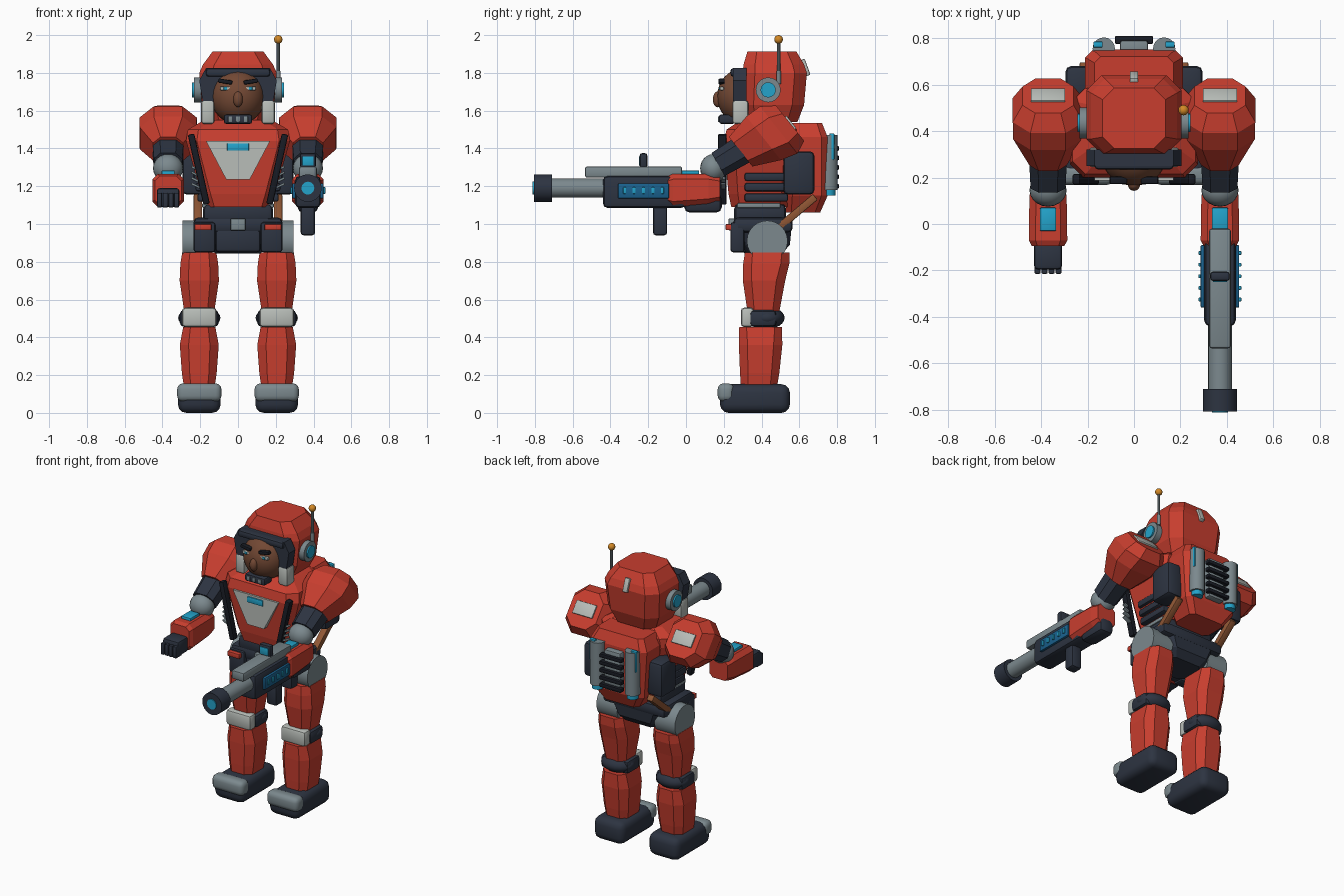
import bpy, bmesh, math
from mathutils import Vector, Euler, Matrix

if "Cube" in bpy.data.objects:
    bpy.data.objects.remove(bpy.data.objects["Cube"])


def colour(name, r, g, b):
    m = bpy.data.materials.new(name)
    m.diffuse_color = (r, g, b, 1)
    m.use_nodes = True
    m.node_tree.nodes["Principled BSDF"].inputs["Base Color"].default_value = m.diffuse_color
    return m


RED = colour("armour red", .58, .048, .028)
DARK = colour("dark slate", .026, .034, .053)
BLACK = colour("near black", .009, .011, .017)
GREY = colour("steel grey", .20, .25, .27)
PALE = colour("pale grey", .48, .51, .48)
CYAN = colour("cyan", .017, .37, .60)
BLUE = colour("deep blue", .010, .12, .27)
SKIN = colour("brown skin", .17, .065, .034)
STRAP = colour("strap brown", .28, .095, .035)
AMBER = colour("amber", .65, .25, .02)


def finish(name, mat, bm, angle=30):
    bmesh.ops.recalc_face_normals(bm, faces=bm.faces)
    me = bpy.data.meshes.new(name)
    bm.to_mesh(me)
    bm.free()
    me.materials.append(mat)
    ob = bpy.data.objects.new(name, me)
    bpy.context.collection.objects.link(ob)
    if angle:
        bpy.ops.object.select_all(action='DESELECT')
        ob.select_set(True)
        bpy.context.view_layer.objects.active = ob
        bpy.ops.object.shade_smooth_by_angle(angle=math.radians(angle))
    return ob


def box(name, mat, x, y, z, bevel=.01, rot=(0, 0, 0), segs=2):
    """Bevelled box from (min, max) ranges, turned about its own centre."""
    lo, hi = Vector((x[0], y[0], z[0])), Vector((x[1], y[1], z[1]))
    size = Vector([abs(a) for a in hi - lo])
    bm = bmesh.new()
    bmesh.ops.create_cube(bm, size=1, matrix=Matrix.Diagonal((*size, 1)))
    if bevel:
        bmesh.ops.bevel(bm, geom=bm.edges[:], offset=bevel, segments=segs,
                        profile=.5, affect='EDGES')
    bm.transform(Matrix.Translation((lo + hi) / 2) @ Euler(rot).to_matrix().to_4x4())
    return finish(name, mat, bm)


def cyl(name, mat, p0, p1, r, r2=None, n=20):
    p0, p1 = Vector(p0), Vector(p1)
    d = p1 - p0
    bm = bmesh.new()
    bmesh.ops.create_cone(bm, cap_ends=True, segments=n, radius1=r,
                          radius2=r if r2 is None else r2, depth=d.length)
    bm.transform(Matrix.Translation((p0 + p1) / 2) @
                 d.to_track_quat('Z', 'Y').to_matrix().to_4x4())
    return finish(name, mat, bm)


def ball(name, mat, c, r, n=20):
    bm = bmesh.new()
    bmesh.ops.create_uvsphere(bm, u_segments=n, v_segments=n // 2 + 2, radius=1)
    bm.transform(Matrix.Translation(c) @ Matrix.Diagonal((*r, 1)))
    return finish(name, mat, bm)


def skin_rings(name, mat, rings):
    bm = bmesh.new()
    vs = [[bm.verts.new(p) for p in ring] for ring in rings]
    n = len(vs[0])
    for a, b in zip(vs, vs[1:]):
        for i in range(n):
            bm.faces.new((a[i], a[(i + 1) % n], b[(i + 1) % n], b[i]))
    bm.faces.new(vs[0])
    bm.faces.new(vs[-1])
    return finish(name, mat, bm, 0)


def loft(name, mat, sections, v=(0, 1, 0), cut=.3):
    """Chamfered-rectangle rings: (centre, half width in x, half width along v)."""
    v, rings = Vector(v), []
    for c, hx, hv in sections:
        k = cut * min(hx, hv)
        pts = [(hx, hv - k), (hx - k, hv), (k - hx, hv), (-hx, hv - k),
               (-hx, k - hv), (k - hx, -hv), (hx - k, -hv), (hx, k - hv)]
        rings.append([Vector(c) + Vector((a, 0, 0)) + v * b for a, b in pts])
    return skin_rings(name, mat, rings)


def prism(name, mat, pts, y0, y1):
    return skin_rings(name, mat, [[(x, y, z) for x, z in pts] for y in (y0, y1)])


# torso, waist and pelvis
loft("torso", RED, [((0, .39, 1.09), .17, .15), ((0, .39, 1.16), .195, .165),
                    ((0, .39, 1.44), .275, .19), ((0, .40, 1.50), .265, .185),
                    ((0, .42, 1.55), .18, .13)])
box("waist", DARK, (-.185, .185), (.255, .53), (1.0, 1.11), .03)
box("belt", DARK, (-.235, .235), (.25, .565), (.955, 1.035), .025)
loft("pelvis", DARK, [((0, .41, .845), .12, .10), ((0, .41, .89), .16, .14),
                      ((0, .41, .99), .20, .15)])
box("groin_plate", DARK, (-.12, .12), (.255, .34), (.85, .98), .02)
box("buckle", GREY, (-.04, .04), (.225, .26), (.965, 1.03), .008)
prism("chest_plate", PALE, [(-.17, 1.44), (.17, 1.44), (.062, 1.235), (-.062, 1.235)], .187, .26)
box("chest_light", CYAN, (-.058, .058), (.178, .19), (1.388, 1.427), .004)

# backpack
loft("backpack", RED, [((0, .62, 1.06), .13, .09), ((0, .64, 1.15), .19, .11),
                       ((0, .64, 1.46), .21, .11), ((0, .63, 1.535), .17, .09)])
box("vent_plate", GREY, (-.06, .06), (.72, .79), (1.17, 1.44), .01)
for i in range(5):
    z = 1.2 + .05 * i
    box("vent_fin", BLACK, (-.082, .082), (.775, .81), (z - .013, z + .013), .006)

# head
loft("helmet", RED, [((0, .45, 1.54), .15, .14), ((0, .46, 1.63), .19, .165),
                     ((0, .47, 1.80), .205, .17), ((0, .465, 1.845), .185, .16),
                     ((0, .455, 1.912), .135, .13)], cut=.38)
box("helmet_crest", PALE, (-.018, .018), (.60, .645), (1.78, 1.87), .006, (.35, 0, 0))
cyl("neck", DARK, (0, .40, 1.48), (0, .40, 1.58), .12)
prism("visor_frame", DARK, [(-.205, 1.76), (-.17, 1.825), (.17, 1.825), (.205, 1.76),
                            (.185, 1.64), (-.185, 1.64)], .25, .32)
box("visor_brim", DARK, (-.17, .17), (.235, .30), (1.78, 1.825), .015)
ball("face", SKIN, (0, .30, 1.675), (.143, .135, .148), 28)
ball("nose", SKIN, (0, .168, 1.66), (.026, .026, .042), 14)
box("mouth_guard", DARK, (-.075, .075), (.175, .26), (1.53, 1.58), .012)
for x in (-.042, 0, .042):
    box("guard_slot", GREY, (x - .01, x + .01), (.169, .18), (1.54, 1.57), .002)
cyl("antenna_base", GREY, (.213, .49, 1.74), (.213, .49, 1.81), .012)
cyl("antenna", GREY, (.213, .49, 1.79), (.213, .49, 1.97), .009, n=10)
ball("antenna_tip", AMBER, (.213, .49, 1.977), (.023, .023, .023), 14)

for s in (-1, 1):
    # face details and ear discs
    box("eye", PALE, (s*.04, s*.095), (.18, .20), (1.708, 1.727), .004)
    box("iris", CYAN, (s*.058, s*.076), (.176, .186), (1.71, 1.725), .002)
    box("brow", BLACK, (s*.03, s*.105), (.172, .205), (1.743, 1.765), .006, (0, s*-.15, 0))
    box("cheek_guard", PALE, (s*.125, s*.195), (.245, .33), (1.53, 1.655), .015)
    cyl("ear_disc", GREY, (s*.17, .435, 1.71), (s*.234, .435, 1.71), .066)
    cyl("ear_light", CYAN, (s*.22, .435, 1.71), (s*.244, .435, 1.71), .04)

    # chest harness and side ribs
    box("harness_strap", BLACK, (s*.19, s*.225), (.17, .215), (1.10, 1.48), .008, (0, s*.22, 0))
    for i in range(4):
        z = 1.20 + .03 * i
        box("harness_prong", GREY, (s*.185, s*.25), (.185, .21), (z - .006, z + .006),
            .003, (0, s*-.45, 0))
    for i in range(3):
        z = 1.14 + .055 * i
        box("side_rib", DARK, (s*.13, s*(.215 + .01*i)), (.31, .54), (z - .022, z + .022), .012)
    box("side_rib_base", GREY, (s*.12, s*.19), (.27, .50), (1.085, 1.11), .006)

    # backpack sides
    box("side_pack", DARK, (s*.17, s*.295), (.515, .68), (1.155, 1.385), .025)
    cyl("thruster", GREY, (s*.13, .755, 1.18), (s*.13, .755, 1.47), .048)
    cyl("thruster_nozzle", CYAN, (s*.13, .755, 1.15), (s*.13, .755, 1.19), .036)
    box("thruster_light", CYAN, (s*.135, s*.175), (.76, .785), (1.34, 1.48), .004)
    box("pack_strap", STRAP, (s*.19, s*.235), (.565, .605), (.93, 1.19), .006, (-.87, 0, 0))

    # belt pouches and hip joints
    box("pouch", DARK, (s*.12, s*.235), (.235, .31), (.85, 1.01), .015)
    box("pouch_tab", RED, (s*.14, s*.23), (.21, .255), (.967, 1.0), .006)
    cyl("hip_joint", GREY, (s*.14, .43, .91), (s*.293, .43, .91), .108, n=24)

    # legs
    x = s * .205
    loft("thigh", RED, [((x, .41, .54), .08, .085), ((x, .413, .70), .104, .112),
                        ((x, .425, .79), .10, .122), ((x, .43, .85), .09, .118)], cut=.45)
    ball("knee_joint", DARK, (x, .43, .503), (.112, .092, .058))
    box("knee_core", DARK, (x - .104, x + .104), (.335, .48), (.455, .545), .025)
    box("knee_pad", PALE, (x - .092, x + .092), (.29, .36), (.455, .557), .018)
    loft("shin", RED, [((x, .387, .15), .083, .097), ((x, .39, .21), .092, .104),
                       ((x, .395, .36), .103, .115), ((x, .395, .455), .085, .113)], cut=.45)
    box("boot", DARK, (x - .113, x + .113), (.18, .55), (0, .152), .045, segs=3)
    box("toe_cap", GREY, (x - .117, x + .117), (.168, .255), (.06, .156), .03, segs=3)

    # arms
    x = s * .37
    d, u, c = Vector((0, -.78, -.62)), Vector((0, -.62, .78)), Vector((x, .57, 1.51))
    loft("shoulder", RED, [(c + d*a + u*b, hx, hv) for a, b, hx, hv in
                           ((0, .03, .11, .12), (.07, .04, .152, .16),
                            (.16, .055, .15, .148), (.30, .075, .08, .10))], u, .5)
    box("shoulder_badge", PALE, (x - .074, x + .074), (.51, .595), (1.528, 1.543), .003, (-.9, 0, 0))
    loft("upper_arm", DARK, [((x, .36, 1.43), .085, .08), ((x, .17, 1.315), .075, .07)],
         (0, -.5, .866), .5)
    ball("elbow_joint", GREY, (x, .145, 1.295), (.08, .07, .075))
    loft("forearm", RED, [((x, .18, 1.185), .068, .065), ((x, .12, 1.185), .08, .08),
                          ((x, -.07, 1.178), .083, .088), ((x, -.095, 1.178), .07, .075)],
         (0, 0, 1), .35)
    box("wrist_screen", CYAN, (x - .035, x + .035), (-.03, .07), (1.255, 1.283), .005)

# free hand
box("fist", DARK, (-.43, -.31), (-.195, -.08), (1.09, 1.19), .015)
for i in range(4):
    fx = -.415 + .03 * i
    box("finger", DARK, (fx - .013, fx + .013), (-.215, -.15), (1.087, 1.165), .006)

# rifle
gx = .37
box("rifle_body", DARK, (gx - .068, gx + .068), (-.44, .0), (1.085, 1.255), .025)
box("rifle_stock", DARK, (gx - .055, gx + .055), (-.01, .19), (1.06, 1.16), .03)
box("rifle_grip", DARK, (gx - .038, gx + .038), (-.175, -.10), (.94, 1.10), .015)
box("rifle_rail", GREY, (gx - .047, gx + .047), (-.535, -.02), (1.245, 1.305), .012)
box("rifle_sight", DARK, (gx - .042, gx + .042), (-.245, -.205), (1.295, 1.375), .012)
box("sight_lens", CYAN, (gx - .03, gx + .03), (-.25, -.24), (1.31, 1.358), .002)
cyl("barrel", GREY, (gx, -.72, 1.19), (gx, -.42, 1.19), .051)
cyl("muzzle", DARK, (gx, -.806, 1.19), (gx, -.71, 1.19), .073)
cyl("muzzle_glow", CYAN, (gx, -.812, 1.19), (gx, -.80, 1.19), .034)
for s in (-1, 1):
    box("power_panel", BLUE, (gx + s*.06, gx + s*.083), (-.36, -.09), (1.135, 1.215), .006)
    for i in range(5):
        y = -.325 + .05 * i
        box("power_cell", CYAN, (gx + s*.08, gx + s*.092), (y - .008, y + .008), (1.16, 1.195), .003)
